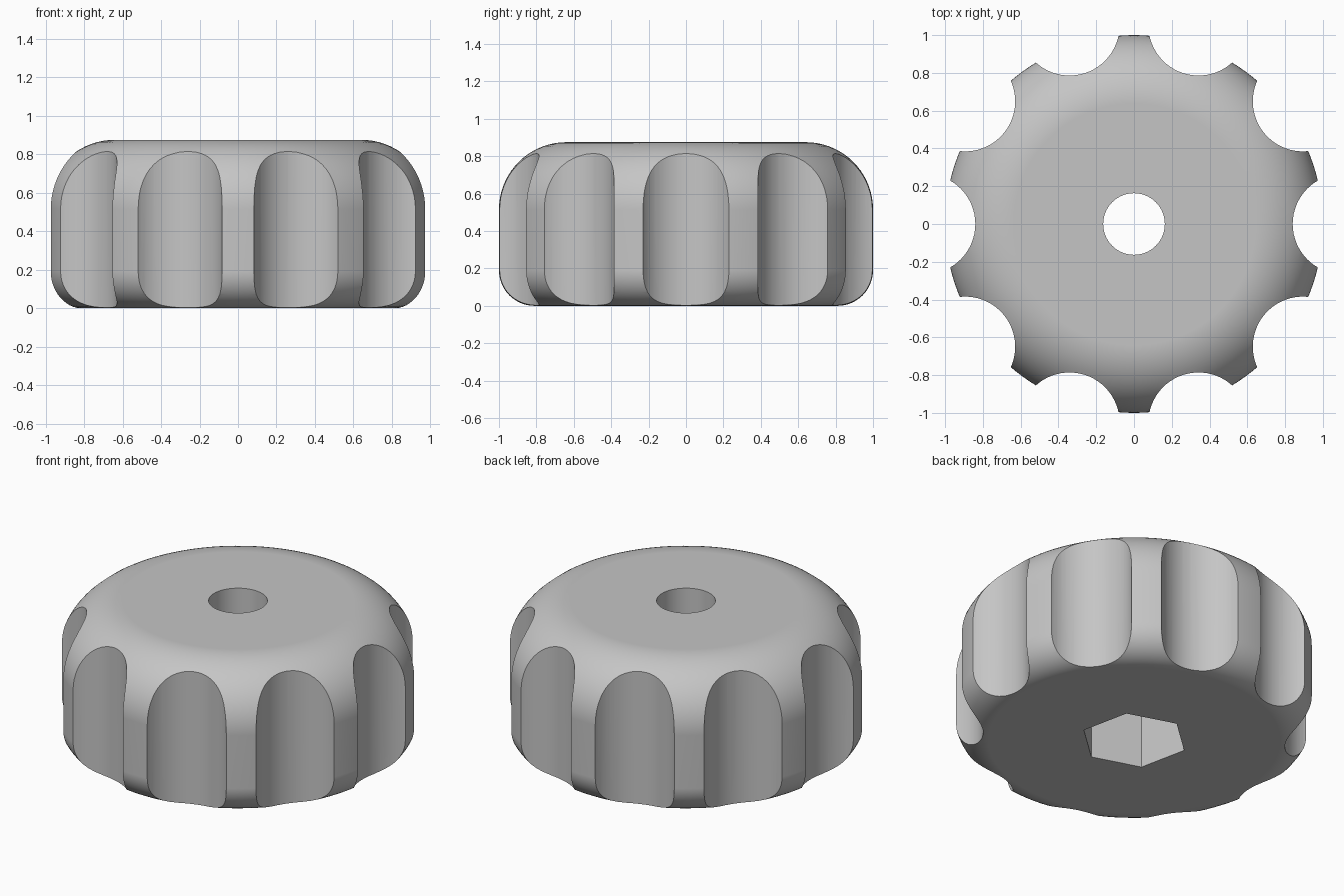
import bpy, bmesh
from math import sin, cos, pi, radians
from mathutils import Matrix

default = bpy.data.objects.get("Cube")
if default:
    bpy.data.objects.remove(default, do_unlink=True)

HEIGHT, TOP_ROUND, BASE_ROUND = 0.875, 0.36, 0.19
GROOVES, GROOVE_RADIUS, GROOVE_CENTRE = 10, 0.265, 1.105
BORE_RADIUS, SOCKET_RADIUS, SOCKET_DEPTH = 0.163, 0.3, 0.45

grey = bpy.data.materials.new("plain grey")
grey.use_nodes = True
colour = (0.56, 0.56, 0.56, 1)
grey.diffuse_color = colour
grey.node_tree.nodes["Principled BSDF"].inputs["Base Color"].default_value = colour


def make_object(name, bm):
    bmesh.ops.recalc_face_normals(bm, faces=bm.faces)
    mesh = bpy.data.meshes.new(name)
    bm.to_mesh(mesh)
    bm.free()
    mesh.materials.append(grey)
    obj = bpy.data.objects.new(name, mesh)
    bpy.context.collection.objects.link(obj)
    return obj


def add_prism(bm, radius, bottom, top, sides, x=0, turn=0):
    """Upright prism, pushed out along x and then turned about the axis."""
    place = Matrix.Rotation(turn, 4, 'Z') @ Matrix.Translation((x, 0, (bottom + top) / 2))
    bmesh.ops.create_cone(bm, cap_ends=True, segments=sides, radius1=radius,
                          radius2=radius, depth=top - bottom, matrix=place)


def arc(radius, z, start, end, steps):
    """Rounded corner of the profile, touching the outer radius of 1."""
    angles = [start + (end - start) * i / steps for i in range(steps + 1)]
    return [(1 - radius + radius * cos(a), z + radius * sin(a)) for a in angles]


# Knob body: rounded profile turned around the axis
profile = (arc(BASE_ROUND, BASE_ROUND, -pi / 2, 0, 12)
           + arc(TOP_ROUND, HEIGHT - TOP_ROUND, 0, pi / 2, 18))
bm = bmesh.new()
SEGMENTS = 120
rings = [[bm.verts.new((r * cos(2 * pi * i / SEGMENTS), r * sin(2 * pi * i / SEGMENTS), z))
          for i in range(SEGMENTS)] for r, z in profile]
for low, high in zip(rings, rings[1:]):
    for i in range(SEGMENTS):
        j = (i + 1) % SEGMENTS
        bm.faces.new((low[i], low[j], high[j], high[i]))
bm.faces.new(rings[0])
bm.faces.new(rings[-1])
knob = make_object("knob_body", bm)

# Finger grooves around the rim
bm = bmesh.new()
for i in range(GROOVES):
    add_prism(bm, GROOVE_RADIUS, -0.1, HEIGHT + 0.1, 64, GROOVE_CENTRE, 2 * pi * i / GROOVES)
cutters = [make_object("groove_cutter", bm)]

# Round bore through the middle
bm = bmesh.new()
add_prism(bm, BORE_RADIUS, -0.1, HEIGHT + 0.1, 64)
cutters.append(make_object("bore_cutter", bm))

# Hexagonal nut socket in the underside
bm = bmesh.new()
add_prism(bm, SOCKET_RADIUS, -0.1, SOCKET_DEPTH, 6, turn=radians(12))
cutters.append(make_object("socket_cutter", bm))

bpy.ops.object.select_all(action='DESELECT')
knob.select_set(True)
bpy.context.view_layer.objects.active = knob
for cutter in cutters:
    cutter.hide_render = True
    cut = knob.modifiers.new(cutter.name, 'BOOLEAN')
    cut.operation = 'DIFFERENCE'
    cut.solver = 'EXACT'
    cut.object = cutter
    bpy.ops.object.modifier_apply(modifier=cut.name)
    bpy.data.objects.remove(cutter, do_unlink=True)

# Smooth curves with crisp groove, bore and socket edges
bpy.ops.object.shade_smooth_by_angle(angle=radians(22))
weighted = knob.modifiers.new("clean_normals", 'WEIGHTED_NORMAL')
weighted.keep_sharp = True
